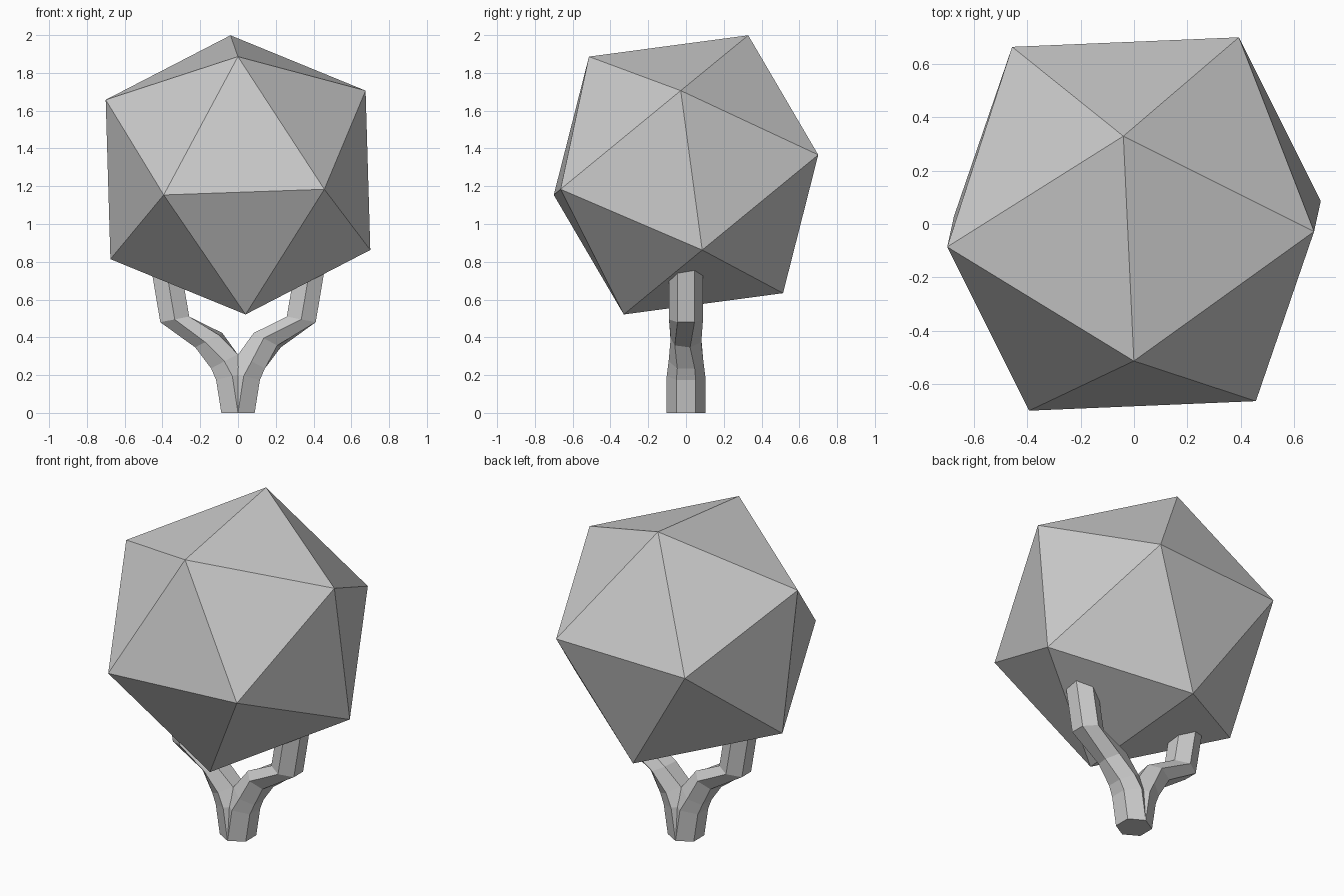
import bpy, bmesh
from math import cos, sin, pi, radians
from mathutils import Vector, Matrix

if "Cube" in bpy.data.objects:
    bpy.data.objects.remove(bpy.data.objects["Cube"])

# Crown: one icosahedron, tilted so its top and a neighbouring corner match
up = Vector((-0.04, 0.33, 0.74)).normalized()
side = Vector((0.0, -0.52, 0.62))
side = (side - up * side.dot(up)).normalized()
rot = Matrix((side, up.cross(side), up)).transposed().to_4x4()
bpy.ops.mesh.primitive_ico_sphere_add(subdivisions=1, radius=0.81)
crown = bpy.context.object
crown.name = "crown"
crown.data.transform(Matrix.Translation((0, 0, 1.26)) @ rot)

# Hexagonal rings along a branch: x, z, radius, lean (deg), twist (deg)
RINGS = [
    (0.0, 0.0, 0.102, 0, 0),
    (0.03, 0.195, 0.102, 13, 0),
    (0.072, 0.273, 0.092, 28, 0),
    (0.155, 0.385, 0.084, 28, -15),
    (0.335, 0.495, 0.09, 11, 0),
    (0.40, 0.88, 0.09, 8, 0),
]


def branch(name, turn):
    bm = bmesh.new()
    loops = []
    for x, z, r, lean, twist in RINGS:
        place = (Matrix.Rotation(turn, 4, 'Z') @ Matrix.Translation((x, 0, z))
                 @ Matrix.Rotation(radians(lean), 4, 'Y')
                 @ Matrix.Rotation(radians(twist), 4, 'Z'))
        loops.append([bm.verts.new(place @ Vector((r * cos(a), r * sin(a), 0)))
                      for a in [pi / 6 + i * pi / 3 for i in range(6)]])
    for lo, hi in zip(loops, loops[1:]):
        for i in range(6):
            j = (i + 1) % 6
            bm.faces.new((lo[i], lo[j], hi[j], hi[i]))
    bm.faces.new(loops[0][::-1])
    bm.faces.new(loops[-1])
    mesh = bpy.data.meshes.new(name)
    bm.to_mesh(mesh)
    bm.free()
    bpy.context.collection.objects.link(bpy.data.objects.new(name, mesh))


# Forked trunk: the second branch is the first turned half way round
branch("trunk_branch_right", 0)
branch("trunk_branch_left", pi)
